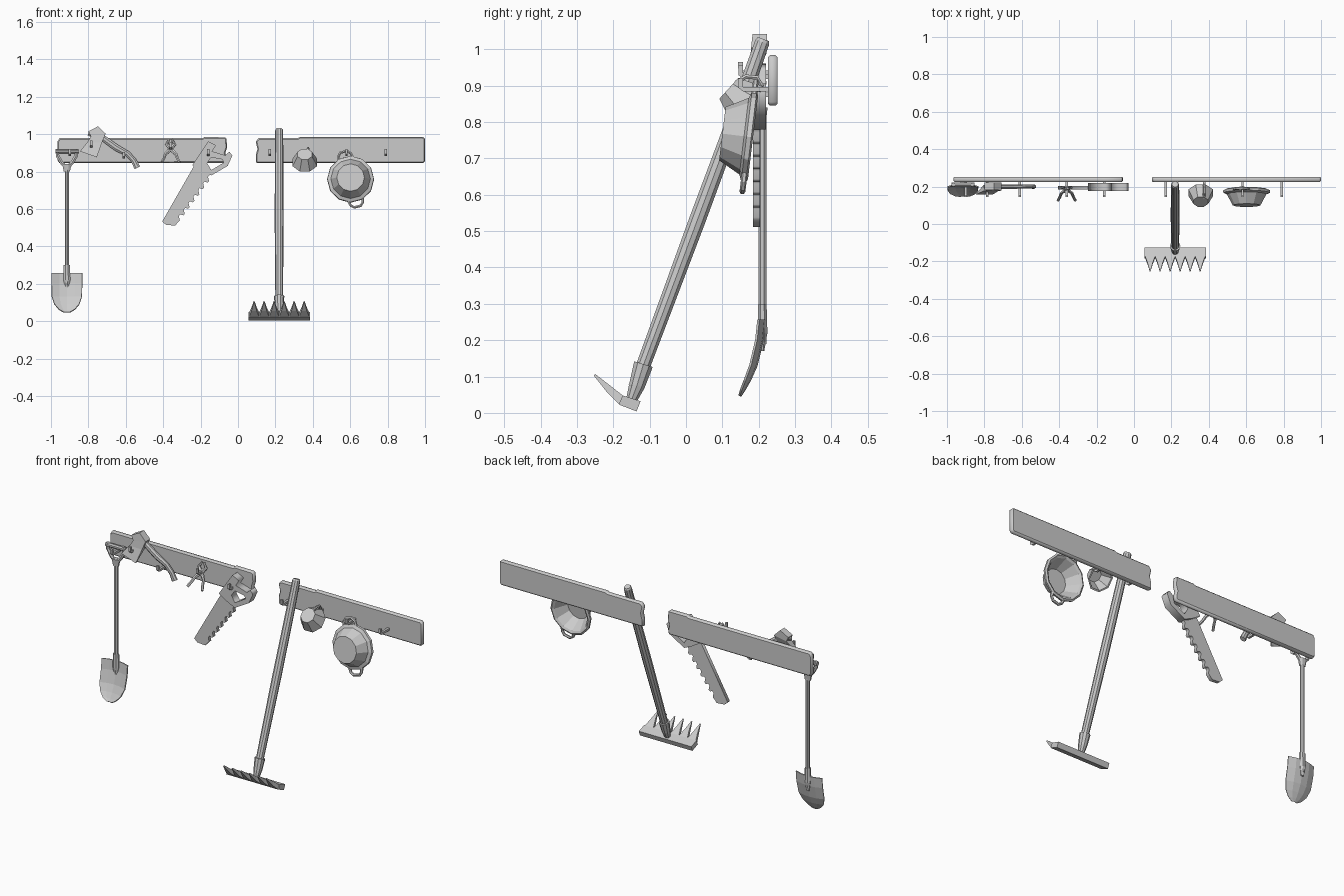
import bpy, bmesh, math
from mathutils import Vector, Matrix

if "Cube" in bpy.data.objects:
    bpy.data.objects.remove(bpy.data.objects["Cube"])


def finish(name, bm):
    bmesh.ops.recalc_face_normals(bm, faces=bm.faces)
    me = bpy.data.meshes.new(name)
    bm.to_mesh(me)
    bm.free()
    ob = bpy.data.objects.new(name, me)
    bpy.context.collection.objects.link(ob)
    return ob


def loft(name, rings, caps=True):
    """Skin a list of equal-length point rings."""
    bm = bmesh.new()
    vs = [[bm.verts.new(p) for p in r] for r in rings]
    n = len(vs[0])
    for a, b in zip(vs, vs[1:]):
        for i in range(n):
            j = (i + 1) % n
            bm.faces.new((a[i], a[j], b[j], b[i]))
    if caps:
        bm.faces.new(vs[0])
        bm.faces.new(vs[-1])
    return finish(name, bm)


def ring(c, d, r, sides, flat=1.0, phase=0.0, ref=Vector((0, 0, 1))):
    d = Vector(d).normalized()
    u = d.cross(ref).normalized()
    v = u.cross(d)
    out = []
    for i in range(sides):
        a = phase + 2 * math.pi * i / sides
        out.append(Vector(c) + u * r * math.cos(a) + v * r * flat * math.sin(a))
    return out


def tube(name, pts, radii, sides=8, flat=1.0, ref=(0, 1, 0)):
    pts = [Vector(p) for p in pts]
    if not isinstance(radii, (list, tuple)):
        radii = [radii] * len(pts)
    rings = []
    for i, p in enumerate(pts):
        d = pts[min(i + 1, len(pts) - 1)] - pts[max(i - 1, 0)]
        rings.append(ring(p, d, radii[i], sides, flat, math.pi / sides, Vector(ref)))
    return loft(name, rings)


def spin(name, base, axis, profile, sides, phase=0.0):
    """Closed-ended vessel from (distance along axis, radius) pairs."""
    d = Vector(axis).normalized()
    return loft(name, [ring(Vector(base) + d * t, d, r, sides, 1, phase) for t, r in profile])


def plate(name, outlines, y0, y1, bevel=0.0):
    """Front-view outline (x, z), with optional holes, given thickness in y."""
    cu = bpy.data.curves.new(name, 'CURVE')
    cu.dimensions, cu.fill_mode = '2D', 'BOTH'
    cu.extrude = (y1 - y0) / 2 - bevel
    cu.bevel_depth, cu.bevel_resolution, cu.offset = bevel, 0, -bevel
    for pts in outlines:
        s = cu.splines.new('POLY')
        s.points.add(len(pts) - 1)
        for q, (x, z) in zip(s.points, pts):
            q.co = (x, z, 0, 1)
        s.use_cyclic_u = True
    ob = bpy.data.objects.new(name, cu)
    bpy.context.collection.objects.link(ob)
    ob.matrix_world = Matrix.Translation((0, (y0 + y1) / 2, 0)) @ Matrix.Rotation(math.pi / 2, 4, 'X')
    bpy.ops.object.select_all(action='DESELECT')
    ob.select_set(True)
    bpy.context.view_layer.objects.active = ob
    bpy.ops.object.convert(target='MESH')


# wall boards with slightly chipped ends
plate("left_board", [[(-.965, .86), (-.955, .845), (-.065, .847), (-.06, .87), (-.068, .9), (-.058, .93),
                      (-.062, .975), (-.07, .983), (-.18, .984), (-.19, .978), (-.955, .978), (-.965, .96)]],
      .225, .252, .006)
plate("right_board", [[(.095, .85), (.105, .845), (.99, .845), (1.0, .855), (1.0, .975), (.99, .984),
                       (.33, .984), (.32, .978), (.11, .978), (.095, .96), (.104, .92), (.096, .89)]],
      .225, .252, .006)

# hooks
for x, z in [(-.9, .89), (-.785, .935), (-.61, .875), (-.36, .925), (-.16, .89),
             (.17, .89), (.375, .89), (.58, .89), (.79, .89)]:
    tube("hook", [(x, .23, z), (x, .158, z), (x, .15, z + .006), (x, .15, z + .03)], .009, 4, ref=(1, 0, 0))

# shovel: shaft, socket, grip and dished blade
sx = -.915
tube("shovel_shaft", [(sx, .21, .19), (sx, .21, .82)], .012, 8)
tube("shovel_socket", [(sx, .21, .17), (sx, .211, .22), (sx, .21, .3)], [.008, .02, .018], 8, .7)
tube("shovel_collar", [(sx, .21, .80), (sx, .21, .84)], [.018, .026], 8, .6)
for s in (-1, 1):
    tube("shovel_yoke", [(sx + s * .008, .21, .825), (sx + s * .03, .21, .85), (sx + s * .05, .21, .885),
                         (sx + s * .05, .21, .92)], .011, 6, .8)
tube("shovel_grip", [(sx - .062, .21, .908), (sx + .062, .21, .908)], .012, 8)
bm = bmesh.new()
rows = []
for z, w, y in [(.257, .082, .217), (.2, .082, .211), (.13, .08, .194), (.09, .066, .176),
                (.062, .042, .16), (.047, .016, .15)]:
    rows.append([bm.verts.new((sx + w * s, y - .22 * w * s * s, z)) for s in (-1, -.5, 0, .5, 1)])
for a, b in zip(rows, rows[1:]):
    for i in range(4):
        bm.faces.new((a[i], a[i + 1], b[i + 1], b[i]))
m = finish("shovel_blade", bm).modifiers.new("thickness", 'SOLIDIFY')
m.thickness, m.offset = .006, 0

# axe: wedge head from poll to edge, then curved handle
head = []
for x0, z0, x1, z1, y, t in [(-.80, 1.015, -.748, 1.042, .203, .02), (-.786, .988, -.708, 1.003, .2, .021),
                             (-.807, .956, -.727, .955, .19, .015), (-.845, .908, -.755, .876, .16, .002)]:
    head.append([(x0, y - t, z0), (x1, y - t, z1), (x1, y + t, z1), (x0, y + t, z0)])
loft("axe_head", head)
tube("axe_handle", [(-.8, .2, 1.005), (-.72, .2, .978), (-.65, .2, .927), (-.59, .2, .895), (-.558, .2, .86),
                    (-.538, .2, .82)], [.014, .018, .019, .016, .016, .018], 8, .7)

# pliers: two crossing halves and a pivot
for s in (-1, 1):
    tube("pliers_half", [(-.36 + s * .006, .2, .972), (-.36 + s * .022, .195, .947), (-.36, .185, .92),
                         (-.36 - s * .028, .165, .893), (-.36 - s * .036, .145, .87), (-.36 - s * .047, .125, .85)],
         [.006, .01, .013, .009, .008, .008], 6, .8)
spin("pliers_pivot", (-.36, .166, .92), (0, 1, 0), [(0, .011), (.035, .011)], 8)

# saw: toothed blade and pierced handle
a, b, n = Vector((-.332, .54)), Vector((-.15, .785)), 7
step = (b - a) / n
out = Vector((step.y, -step.x)).normalized() * .02
teeth = []
for i in range(n):
    p = a + step * i
    teeth += [p + out * .8, p + out * .9 + step * .25, p + step * .6, p + step * .9]
blade = [(-.405, .533), (-.385, .515), (-.336, .511)] + [tuple(p) for p in teeth] + [(-.15, .785), (-.17, .86), (-.222, .853)]
plate("saw_blade", [blade], .184, .204)
plate("saw_handle", [[(-.245, .833), (-.159, .961), (-.118, .94), (-.138, .908), (-.068, .887), (-.046, .906),
                      (-.03, .885), (-.055, .83), (-.143, .779), (-.186, .798)],
                     [(-.165, .845), (-.143, .876), (-.085, .865), (-.076, .848), (-.143, .808)]], .176, .22)

# rake: leaning handle, socket, bar and bent tines
rx = .22
tube("rake_handle", [(rx, -.14, .07), (rx, .03, .527), (rx, .15, .85), (rx, .21, 1.02), (rx, .213, 1.028)],
     [.02, .024, .023, .021, .017], 10, ref=(1, 0, 0))
tube("rake_socket", [(rx, -.152, .03), (rx, -.135, .075), (rx, -.117, .134)], [.015, .023, .028], 10, ref=(1, 0, 0))


def slab(x, w, lo, hi):
    return [(x - w, *lo), (x + w, *lo), (x + w, *hi), (x - w, *hi)]


loft("rake_bar", [slab(rx, .165, (-.136, .004), (-.125, .032)), slab(rx, .165, (-.185, .023), (-.174, .048))])
for i in range(6):
    x = rx + (i - 2.5) * .0535
    loft("rake_tine", [slab(x, .0265, (-.183, .023), (-.173, .047)), slab(x, .014, (-.215, .054), (-.207, .074)),
                       slab(x, .002, (-.254, .103), (-.25, .107))])

# open pan hung by one of two loop handles, base facing forward
base, ax = Vector((.602, .1, .768)), Vector((0, .99, -.12)).normalized()
spin("pan", base, ax, [(0, .074), (.06, .106), (.067, .124), (.08, .126), (.085, .116), (.078, .104), (.01, .066)], 12)
rim = base + ax * .074
u = ax.cross(Vector((0, 0, 1))).normalized()
v = u.cross(ax)
for s in (-1, 1):
    o = (u * -.24 + v * .97) * s
    w = (u * .97 + v * .24)
    tube("pan_handle", [rim + o * r + w * k for k, r in [(-.04, .108), (-.034, .136), (-.018, .152), (.018, .152),
                                                         (.034, .136), (.04, .108)]], .008, 6)

# small cup, base facing forward and up, with loop handle
cb, ca = Vector((.357, .118, .893)), Vector((0, .74, -.67))
spin("cup", cb, ca, [(0, .042), (.066, .071), (.066, .062), (.008, .036)], 8, math.pi / 8)
tube("cup_handle", [(.372, .14, .91), (.375, .165, .925), (.375, .195, .922), (.375, .208, .9), (.37, .2, .885)],
     .007, 6, ref=(1, 0, 0))
